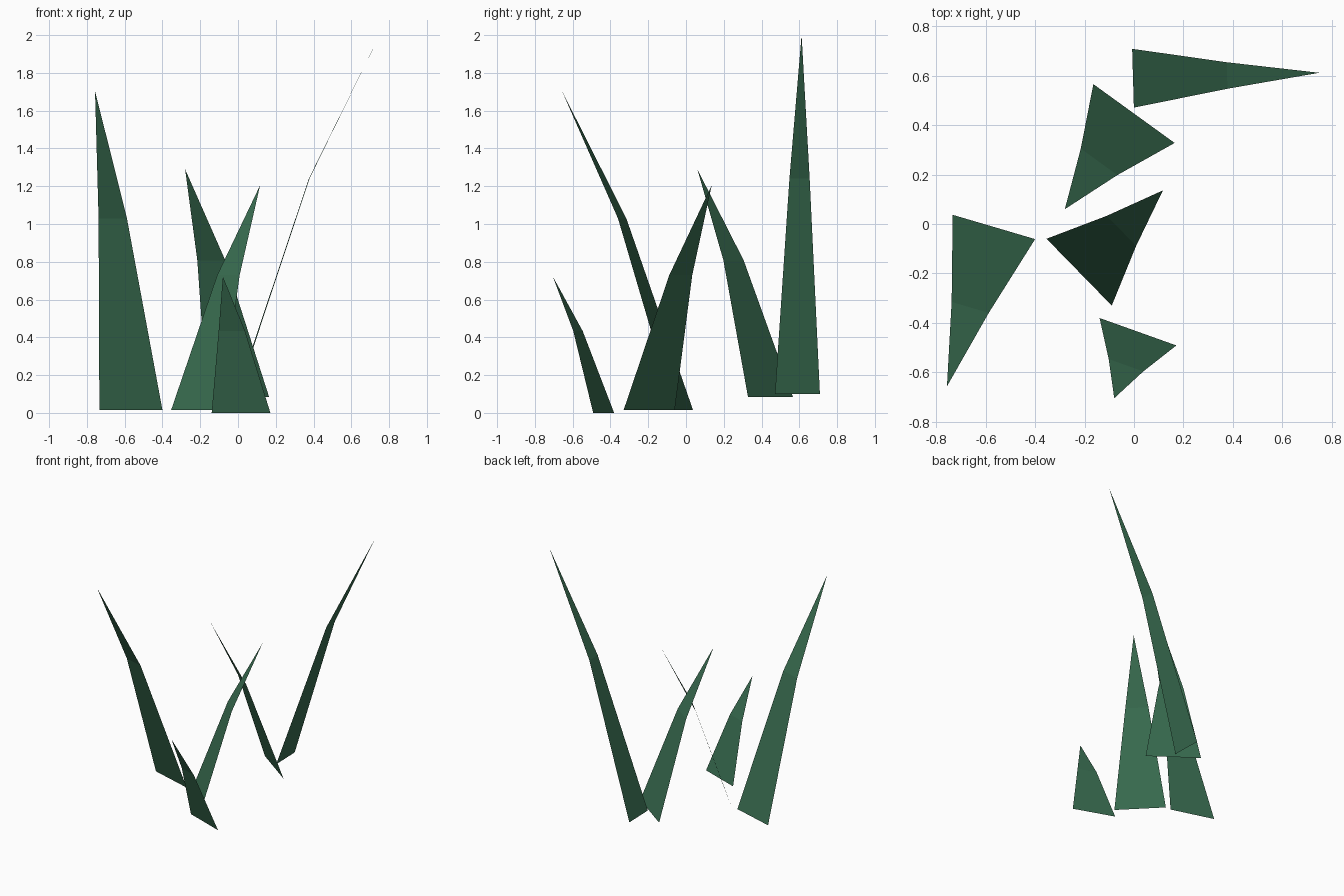
import bpy
import bmesh
from mathutils import Vector

if "Cube" in bpy.data.objects:
    bpy.data.objects.remove(bpy.data.objects["Cube"])

green = bpy.data.materials.new("grass_green")
green.diffuse_color = (0.04, 0.15, 0.08, 1)
green.use_nodes = True
green.node_tree.nodes["Principled BSDF"].inputs["Base Color"].default_value = green.diffuse_color


def blade(name, base, tip, half_width):
    """Flat tapering blade: wide foot, a bend at 60% height, pointed tip."""
    base, tip = Vector(base), Vector(tip)
    lean = tip - base
    side = Vector((-lean.y, lean.x, 0)).normalized() * half_width
    bend = base + Vector((lean.x * 0.505, lean.y * 0.505, lean.z * 0.6))

    bm = bmesh.new()
    foot_l, foot_r = bm.verts.new(base + side), bm.verts.new(base - side)
    bend_l, bend_r = bm.verts.new(bend + side * 0.45), bm.verts.new(bend - side * 0.45)
    point = bm.verts.new(tip)
    bm.faces.new((foot_l, foot_r, bend_r, bend_l))
    bm.faces.new((bend_l, bend_r, point))

    mesh = bpy.data.meshes.new(name)
    bm.to_mesh(mesh)
    bm.free()
    mesh.materials.append(green)
    bpy.context.collection.objects.link(bpy.data.objects.new(name, mesh))


# Tuft of five blades: foot centre, tip, half width of the foot
blade("left_blade", (-0.567, -0.012, 0.015), (-0.757, -0.657, 1.705), 0.174)
blade("back_blade", (-0.004, 0.590, 0.100), (0.750, 0.612, 2.000), 0.119)
blade("back_middle_blade", (0.000, 0.447, 0.085), (-0.280, 0.060, 1.290), 0.203)
blade("middle_blade", (-0.222, -0.195, 0.015), (0.117, 0.136, 1.205), 0.189)
blade("front_blade", (0.016, -0.436, 0.000), (-0.080, -0.705, 0.722), 0.165)
